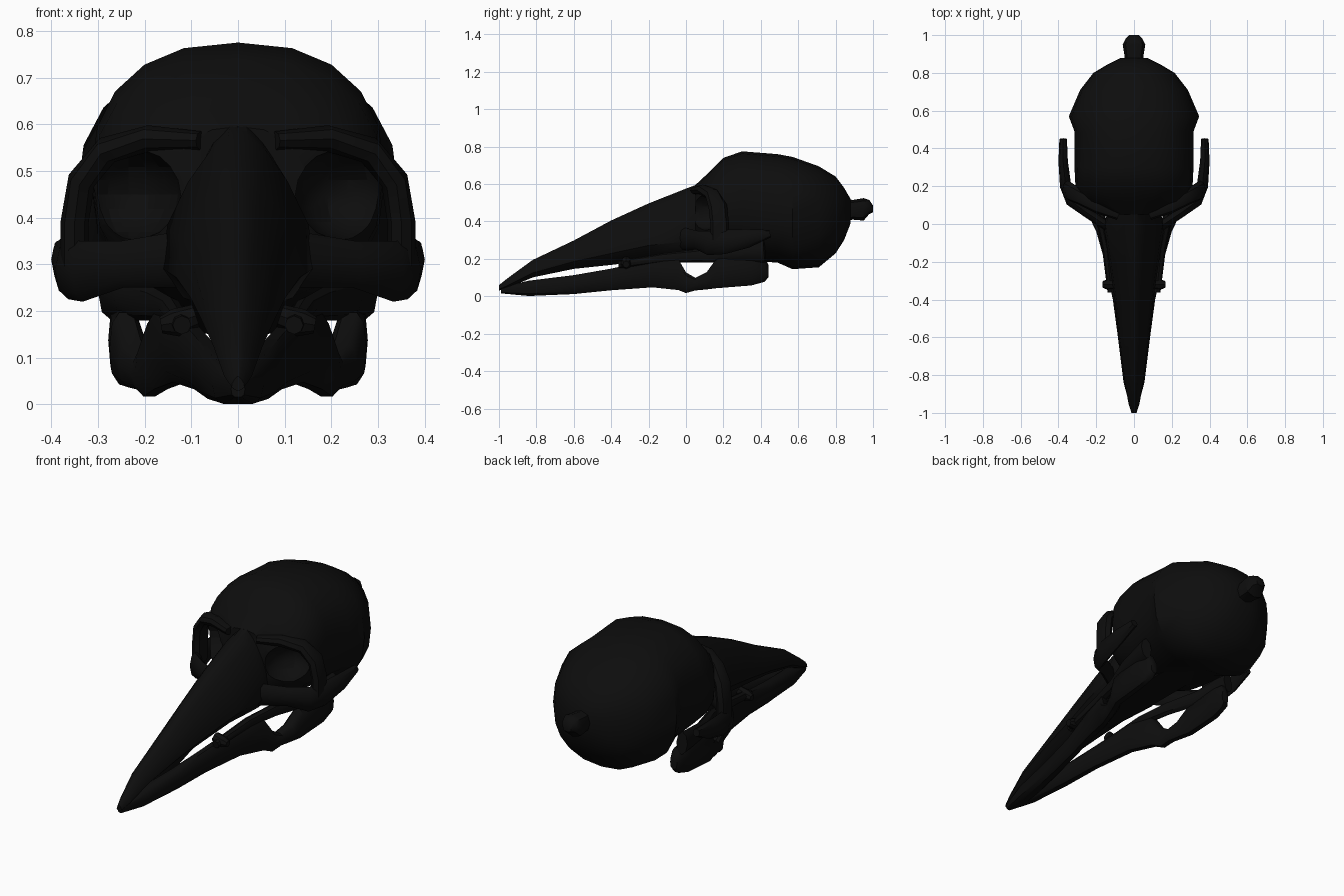
import bpy, bmesh, math
from mathutils import Vector

bone = bpy.data.materials.new("black_bone")
bone.diffuse_color = (0.004, 0.004, 0.004, 1)


def build(name, rings):
    """Skin a list of closed rings, cap both ends."""
    bm = bmesh.new()
    rows = [[bm.verts.new(p) for p in r] for r in rings]
    n = len(rows[0])
    for a, b in zip(rows, rows[1:]):
        for i in range(n):
            bm.faces.new((a[i], a[(i + 1) % n], b[(i + 1) % n], b[i]))
    bm.faces.new(rows[0])
    bm.faces.new(rows[-1])
    bmesh.ops.recalc_face_normals(bm, faces=bm.faces)
    me = bpy.data.meshes.new(name)
    bm.to_mesh(me)
    bm.free()
    me.materials.append(bone)
    ob = bpy.data.objects.new(name, me)
    bpy.context.collection.objects.link(ob)
    return ob


def smooth(ob, angle=40):
    bpy.ops.object.select_all(action='DESELECT')
    ob.select_set(True)
    bpy.context.view_layer.objects.active = ob
    bpy.ops.object.shade_smooth_by_angle(angle=math.radians(angle))


def power(v, e):
    return math.copysign(abs(v) ** e, v)


def loft(name, sections, n=16, e=0.85, taper=0.0, side=1):
    """Sections along y: (y, centre x, half width, bottom z, top z)."""
    rings = []
    for y, xc, w, z0, z1 in sections:
        ring = []
        for i in range(n):
            a = 2 * math.pi * i / n
            c, s = power(math.cos(a), e), power(math.sin(a), e)
            x = xc + w * c * (1 - taper * max(0, s + 0.4))
            ring.append((side * x, y, (z0 + z1) / 2 + s * (z1 - z0) / 2))
        rings.append(ring)
    ob = build(name, rings)
    smooth(ob)
    return ob


def tube(name, path, ref, side=1, n=8):
    """Path points: (x, y, z, radius across, radius along ref)."""
    pts = [Vector(p[:3]) for p in path]
    rings = []
    for i, p in enumerate(pts):
        t = (pts[min(i + 1, len(pts) - 1)] - pts[max(i - 1, 0)]).normalized()
        u = t.cross(Vector(ref)).normalized()
        v = u.cross(t)
        ring = []
        for k in range(n):
            a = 2 * math.pi * k / n
            q = p + u * math.cos(a) * path[i][3] + v * math.sin(a) * path[i][4]
            ring.append((side * q.x, q.y, q.z))
        rings.append(ring)
    ob = build(name, rings)
    smooth(ob)
    return ob


# braincase
cranium = loft("cranium", [
    (0.05, 0, 0.15, 0.28, 0.595), (0.12, 0, 0.27, 0.25, 0.66),
    (0.20, 0, 0.31, 0.22, 0.74), (0.30, 0, 0.315, 0.20, 0.775),
    (0.49, 0, 0.315, 0.18, 0.76), (0.57, 0, 0.345, 0.145, 0.745),
    (0.71, 0, 0.285, 0.155, 0.695), (0.80, 0, 0.215, 0.23, 0.64),
    (0.845, 0, 0.14, 0.30, 0.58), (0.88, 0, 0.07, 0.39, 0.52)], n=20)

# eye sockets cut into the front of the braincase
for side in (1, -1):
    bpy.ops.mesh.primitive_uv_sphere_add(segments=16, ring_count=10, radius=1,
                                         location=(side * 0.235, 0.07, 0.45))
    cut = bpy.context.object
    cut.name = "socket_cutter"
    cut.scale = (0.115, 0.15, 0.10)
    cut.data.materials.append(bone)
    bpy.context.view_layer.update()
    mod = cranium.modifiers.new("socket", 'BOOLEAN')
    mod.operation = 'DIFFERENCE'
    mod.solver = 'EXACT'
    mod.object = cut
    bpy.context.view_layer.objects.active = cranium
    # keep the socket cut ahead of any shading modifier
    bpy.ops.object.modifier_move_to_index(modifier=mod.name, index=0)
    bpy.ops.object.modifier_apply(modifier=mod.name)
    bpy.data.objects.remove(cut)
smooth(cranium)

# knob at the back of the skull
loft("rear_knob", [
    (0.82, 0, 0.06, 0.39, 0.53), (0.89, 0, 0.05, 0.41, 0.515),
    (0.95, 0, 0.06, 0.405, 0.525), (0.98, 0, 0.045, 0.44, 0.515),
    (1.00, 0, 0.025, 0.45, 0.485)], n=8)

# upper beak, narrowing towards its ridge
loft("upper_beak", [
    (-1.00, 0, 0.015, 0.03, 0.06), (-0.95, 0, 0.032, 0.045, 0.10),
    (-0.82, 0, 0.058, 0.10, 0.195), (-0.60, 0, 0.088, 0.145, 0.30),
    (-0.40, 0, 0.112, 0.165, 0.408), (-0.20, 0, 0.145, 0.19, 0.50),
    (0.00, 0, 0.18, 0.19, 0.58), (0.08, 0, 0.14, 0.22, 0.61)],
    n=14, e=0.9, taper=0.4)

# palate under the braincase
loft("palate", [
    (-0.30, 0, 0.06, 0.18, 0.25), (0.00, 0, 0.10, 0.18, 0.30),
    (0.30, 0, 0.12, 0.19, 0.32), (0.50, 0, 0.10, 0.18, 0.30)], n=8)

for side, tag in ((1, "right"), (-1, "left")):
    # lower jaw branch, meeting its twin at the tip
    loft("lower_jaw_" + tag, [
        (-0.99, 0.0, 0.015, 0.015, 0.05), (-0.84, 0.015, 0.04, 0.0, 0.085),
        (-0.60, 0.05, 0.035, 0.01, 0.115), (-0.40, 0.08, 0.032, 0.03, 0.15),
        (-0.18, 0.125, 0.035, 0.045, 0.20), (-0.04, 0.165, 0.035, 0.03, 0.20),
        (0.00, 0.19, 0.03, 0.015, 0.13), (0.05, 0.20, 0.03, 0.03, 0.10),
        (0.11, 0.22, 0.035, 0.035, 0.13), (0.16, 0.24, 0.035, 0.04, 0.20),
        (0.35, 0.245, 0.033, 0.055, 0.22), (0.42, 0.24, 0.03, 0.075, 0.21),
        (0.44, 0.235, 0.02, 0.10, 0.17)], n=10, e=0.75, side=side)
    # thin bar from beak to jaw joint
    tube("jugal_bar_" + tag, [
        (0.12, -0.36, 0.17, 0.02, 0.02), (0.145, -0.12, 0.205, 0.025, 0.025),
        (0.18, 0.05, 0.215, 0.025, 0.035), (0.24, 0.22, 0.225, 0.025, 0.045),
        (0.27, 0.42, 0.24, 0.03, 0.06)], (0, 0, 1), side)
    # cheek plate with a free prong at the back
    tube("cheek_arch_" + tag, [
        (0.13, -0.02, 0.31, 0.025, 0.06), (0.25, 0.06, 0.30, 0.025, 0.05),
        (0.335, 0.12, 0.285, 0.027, 0.065), (0.362, 0.20, 0.29, 0.03, 0.065),
        (0.375, 0.33, 0.31, 0.025, 0.05), (0.375, 0.45, 0.335, 0.02, 0.02)],
        (0, 0, 1), side)
    # raised rim around the eye socket
    tube("socket_rim_" + tag, [
        (0.08, 0.05, 0.565, 0.02, 0.03), (0.19, 0.09, 0.57, 0.028, 0.035),
        (0.28, 0.14, 0.545, 0.03, 0.04), (0.335, 0.17, 0.48, 0.03, 0.05),
        (0.35, 0.18, 0.39, 0.03, 0.05), (0.35, 0.18, 0.29, 0.03, 0.05)],
        (0, 1, 0), side)
    # small stud on the side of the beak
    tube("beak_stud_" + tag, [
        (0.09, -0.32, 0.19, 0.025, 0.025), (0.135, -0.32, 0.175, 0.03, 0.03),
        (0.165, -0.32, 0.17, 0.018, 0.018)], (0, 0, 1), side)
